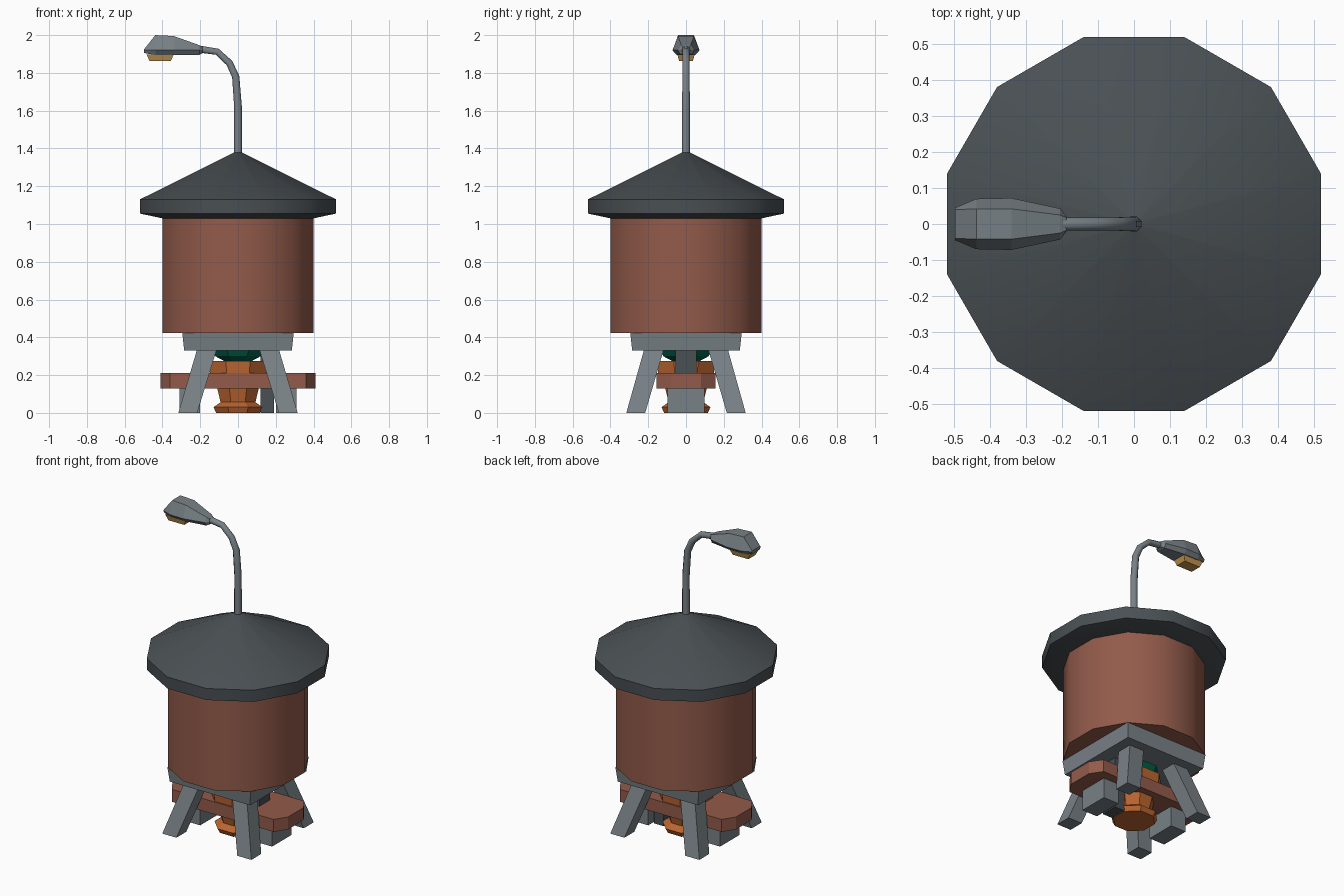
import bpy, bmesh, math
from mathutils import Vector

if "Cube" in bpy.data.objects:
    bpy.data.objects.remove(bpy.data.objects["Cube"])


def material(name, rgb):
    m = bpy.data.materials.new(name)
    m.diffuse_color = (*rgb, 1)
    m.use_nodes = True
    m.node_tree.nodes["Principled BSDF"].inputs["Base Color"].default_value = m.diffuse_color
    return m


GREY = material("steel grey", (0.19, 0.22, 0.24))
DARK = material("dark slate", (0.068, 0.08, 0.088))
BRICK = material("red brown wood", (0.29, 0.105, 0.07))
ORANGE = material("terracotta orange", (0.5, 0.13, 0.03))
GREEN = material("deep green", (0.0, 0.12, 0.07))
AMBER = material("amber lamp", (0.55, 0.3, 0.08))


def loft(name, rings, mat, smooth=None):
    """Skin a list of equally long point rings and cap both ends."""
    bm = bmesh.new()
    vs = [[bm.verts.new(p) for p in r] for r in rings]
    n = len(rings[0])
    for a, b in zip(vs, vs[1:]):
        for i in range(n):
            j = (i + 1) % n
            bm.faces.new((a[i], a[j], b[j], b[i]))
    bm.faces.new(vs[0][::-1])
    bm.faces.new(vs[-1])
    bmesh.ops.remove_doubles(bm, verts=bm.verts, dist=1e-4)
    bmesh.ops.recalc_face_normals(bm, faces=bm.faces)
    me = bpy.data.meshes.new(name)
    bm.to_mesh(me)
    bm.free()
    if smooth:
        me.shade_smooth()
        me.set_sharp_from_angle(angle=math.radians(smooth))
    me.materials.append(mat)
    ob = bpy.data.objects.new(name, me)
    bpy.context.collection.objects.link(ob)
    return ob


def circle(r, z, n):
    return [(r * math.cos((i + 0.5) * math.tau / n),
             r * math.sin((i + 0.5) * math.tau / n), z) for i in range(n)]


def turned(name, profile, n, mat, smooth=None):
    return loft(name, [circle(r, z, n) for r, z in profile], mat, smooth)


def rect(cx, cy, hx, hy, z):
    return [(cx - hx, cy - hy, z), (cx + hx, cy - hy, z),
            (cx + hx, cy + hy, z), (cx - hx, cy + hy, z)]


# tank, roof and support platform
turned("tank", [(0.414, 0.423), (0.414, 1.035)], 12, BRICK, 35)
turned("roof", [(0.414, 1.03), (0.536, 1.055), (0.538, 1.13), (0.002, 1.388)],
       12, DARK, 35)
loft("platform", [rect(0, 0, 0.285, 0.285, 0.33),
                  rect(0, 0, 0.295, 0.295, 0.424)], GREY)

# splayed tower legs
for sx in (-1, 1):
    for sy in (-1, 1):
        loft("tower_leg", [rect(sx * 0.266, sy * 0.266, 0.05, 0.05, 0),
                           rect(sx * 0.165, sy * 0.17, 0.052, 0.052, 0.335)], GREY)

# bench with clipped corners and two block legs
outline = [(0.41, -0.08), (0.41, 0.08), (0.36, 0.155), (-0.36, 0.155),
           (-0.41, 0.08), (-0.41, -0.08), (-0.36, -0.155), (0.36, -0.155)]
loft("bench_seat", [[(x, y, z) for x, y in outline] for z in (0.13, 0.21)], BRICK)
for sx in (-1, 1):
    loft("bench_leg", [rect(sx * 0.255, 0, 0.055, 0.097, z) for z in (0, 0.13)], GREY)

# dark post beside the planter
loft("post", [rect(0.155, 0, 0.035, 0.055, z) for z in (0, 0.335)], DARK)

# planter, base mound and plant
turned("planter", [(0.085, 0.0), (0.14, 0.21), (0.16, 0.21), (0.165, 0.275),
                   (0.13, 0.275)], 8, ORANGE)
turned("planter_base", [(0.125, 0), (0.14, 0.03), (0.08, 0.07)], 8, ORANGE)
turned("plant", [(0.07, 0.27), (0.13, 0.3), (0.15, 0.335), (0.12, 0.38)], 8, GREEN)

# curved lamp pole
path = [Vector((x, 0, z)) for x, z in
        [(0, 1.36), (0, 1.62), (-0.012, 1.78), (-0.045, 1.852),
         (-0.11, 1.912), (-0.2, 1.925)]]
radii = [0.023, 0.022, 0.021, 0.02, 0.019, 0.02]
rings = []
for i, (p, r) in enumerate(zip(path, radii)):
    t = (path[min(i + 1, 5)] - path[max(i - 1, 0)]).normalized()
    side = Vector((0, 1, 0))
    up = t.cross(side)
    rings.append([p + r * (math.cos(a) * side + math.sin(a) * up)
                  for a in [(k + 0.5) * math.tau / 8 for k in range(8)]])
loft("lamp_pole", rings, GREY, 50)

# lamp head: hexagonal sections along x (x, top w/z, middle w, bottom w/z)
sections = [(-0.497, 0.04, 1.925, 0.045, 0.04, 1.905),
            (-0.438, 0.042, 2.0, 0.07, 0.05, 1.895),
            (-0.34, 0.042, 1.995, 0.072, 0.05, 1.895),
            (-0.205, 0.025, 1.947, 0.043, 0.03, 1.896),
            (-0.188, 0.018, 1.938, 0.021, 0.018, 1.903)]
loft("lamp_head", [[(x, -tw, tz), (x, tw, tz), (x, mw, 1.92),
                    (x, bw, bz), (x, -bw, bz), (x, -mw, 1.92)]
                   for x, tw, tz, mw, bw, bz in sections], GREY)
loft("lamp_glass", [rect(-0.412, 0, 0.056, 0.036, 1.862),
                    rect(-0.412, 0, 0.072, 0.046, 1.898)], AMBER)
